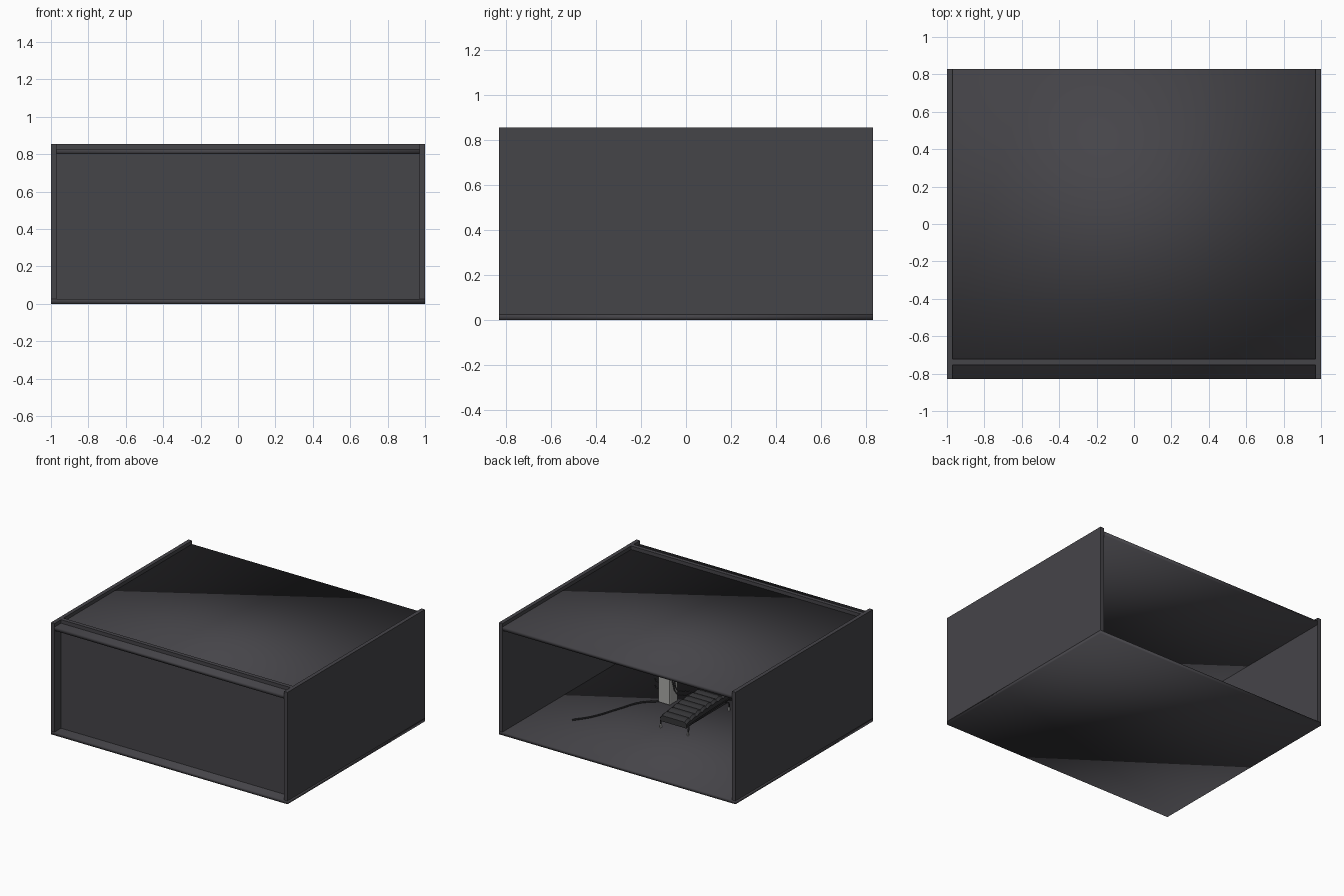
import bpy
import bmesh
from math import pi, sin
from mathutils import Vector

old = bpy.data.objects.get("Cube")
if old:
    bpy.data.objects.remove(old, do_unlink=True)


def material(name, rgb):
    m = bpy.data.materials.new(name)
    m.use_nodes = True
    m.diffuse_color = (*rgb, 1)
    m.node_tree.nodes["Principled BSDF"].inputs["Base Color"].default_value = (*rgb, 1)
    return m


CHARCOAL = material("charcoal", (0.06, 0.058, 0.066))
BLACK = material("black padding", (0.035, 0.035, 0.038))
GREY = material("light grey", (0.4, 0.4, 0.39))
CHROME = material("pale metal", (0.55, 0.55, 0.55))


def finish(name, bm, mat, smooth=False):
    bmesh.ops.recalc_face_normals(bm, faces=bm.faces)
    mesh = bpy.data.meshes.new(name)
    bm.to_mesh(mesh)
    bm.free()
    mesh.materials.append(mat)
    for p in mesh.polygons:
        p.use_smooth = smooth
    ob = bpy.data.objects.new(name, mesh)
    bpy.context.collection.objects.link(ob)
    return ob


def box(name, lo, hi, mat, smooth=False, bevel=0):
    bm = bmesh.new()
    bmesh.ops.create_cube(bm, size=1)
    lo, hi = Vector(lo), Vector(hi)
    for v in bm.verts:
        v.co = (lo + hi) / 2 + v.co * (hi - lo)
    ob = finish(name, bm, mat, smooth)
    if bevel:
        mod = ob.modifiers.new("soft edges", "BEVEL")
        mod.width = bevel
        mod.segments = 2
    return ob


def tube(name, points, radius, mat):
    curve = bpy.data.curves.new(name, "CURVE")
    curve.dimensions = "3D"
    curve.bevel_depth = radius
    curve.bevel_resolution = 1
    curve.resolution_u = 6
    curve.use_fill_caps = True
    spline = curve.splines.new("BEZIER")
    spline.bezier_points.add(len(points) - 1)
    for bp, p in zip(spline.bezier_points, points):
        bp.co = p
        bp.handle_left_type = bp.handle_right_type = "AUTO"
    curve.materials.append(mat)
    ob = bpy.data.objects.new(name, curve)
    bpy.context.collection.objects.link(ob)
    return ob


# Room shell, open at the back
W, D, H, T = 1.0, 0.83, 0.855, 0.03
FLOOR = 0.025
box("floor", (-W, -D, 0), (W, D, FLOOR), CHARCOAL, True)
box("roof", (T - W, -D, 0.8), (W - T, D, 0.828), CHARCOAL, True)
box("front_wall", (T - W, -0.753, FLOOR), (W - T, -0.722, H), CHARCOAL)
for side, s in (("left", 1), ("right", -1)):
    x0, x1 = sorted((s * W, s * (W - T)))
    box(side + "_wall", (x0, -D, FLOOR), (x1, D, H), CHARCOAL)

# Couch padding: a ribbed, softly waved slab swept along y
BW, Y0, Y1, N = 0.11, 0.15, -0.36, 48
bm = bmesh.new()
rings = []
for i in range(N + 1):
    t = i / N
    y = Y0 + (Y1 - Y0) * t
    rib = 0.009 * abs(sin(t * 8 * pi))
    top = 0.125 + 0.03 * sin(min(t * 1.4, 1) * pi / 2) + rib
    low = top - 0.045 - rib
    section = [(-BW, low), (BW, low), (BW, top - 0.015),
               (BW * 0.85, top), (-BW * 0.85, top), (-BW, top - 0.015)]
    rings.append([bm.verts.new((x, y, z)) for x, z in section])
for a, b in zip(rings, rings[1:]):
    for k in range(6):
        bm.faces.new((a[k], a[k - 1], b[k - 1], b[k]))
bm.faces.new(rings[0])
bm.faces.new(rings[-1])
finish("couch_padding", bm, BLACK)

# Couch frame, legs and casters
box("couch_frame", (-0.1, -0.35, 0.08), (0.1, 0.13, 0.1), BLACK)
for end, y, out in (("back", 0.11, 0.03), ("front", -0.33, -0.03)):
    for side, s in (("left", 1), ("right", -1)):
        name = f"couch_{end}_{side}_"
        tube(name + "leg", [(s * 0.1, y, 0.1), (s * 0.115, y + out * 0.7, 0.085),
                            (s * 0.115, y + out, 0.045)], 0.006, BLACK)
        box(name + "caster", (s * 0.115 - 0.006, y + out - 0.009, FLOOR),
            (s * 0.115 + 0.006, y + out + 0.009, 0.052), CHROME, bevel=0.004)
for side, s in (("left", 1), ("right", -1)):
    tube(f"couch_{side}_rail", [(s * 0.118, 0.14, 0.1), (s * 0.122, 0, 0.11),
                                (s * 0.118, -0.35, 0.12)], 0.005, BLACK)

# Equipment cabinet with side hooks
CX, CY = 0.32, -0.24
box("cabinet", (CX - 0.05, CY - 0.05, FLOOR), (CX + 0.05, CY + 0.05, 0.27), GREY, bevel=0.008)
box("cabinet_top", (CX - 0.055, CY - 0.055, 0.27), (CX + 0.055, CY + 0.055, 0.285), BLACK)
for i in range(3):
    z = 0.11 + i * 0.05
    tube(f"cabinet_hook_{i + 1}", [(CX + 0.05, CY, z), (CX + 0.09, CY + 0.01, z),
                                   (CX + 0.1, CY + 0.015, z + 0.02)], 0.005, BLACK)

# Hoses and floor cable
for i in range(2):
    drop = 0.03 * i
    tube(f"hose_{i + 1}", [(CX - 0.05, CY + 0.02 * i, 0.2), (0.22, CY + 0.02, 0.14 - drop),
                           (0.16, CY, 0.15 - drop), (0.1, CY - 0.02, 0.13)], 0.005, BLACK)
CZ = FLOOR + 0.006
tube("floor_cable", [(0.68, 0.4, CZ), (0.6, 0.28, CZ), (0.52, 0.06, CZ),
                     (0.46, -0.1, CZ), (0.36, -0.2, CZ)], 0.006, BLACK)
